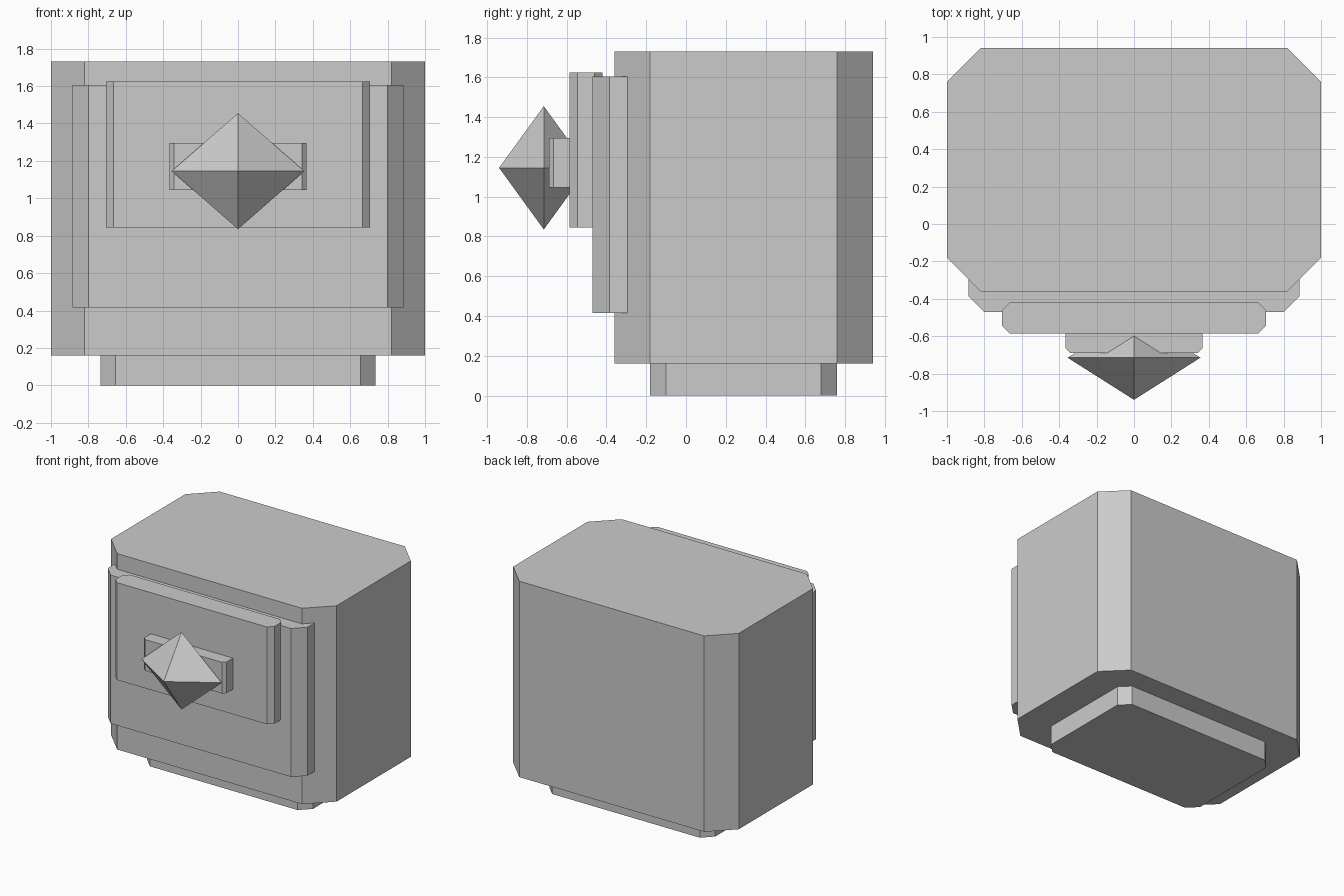
import bpy

if "Cube" in bpy.data.objects:
    bpy.data.objects.remove(bpy.data.objects["Cube"])

grey = bpy.data.materials.new("plain grey")
grey.diffuse_color = (0.6, 0.6, 0.6, 1)
grey.use_nodes = True
grey.node_tree.nodes["Principled BSDF"].inputs["Base Color"].default_value = grey.diffuse_color


def make(name, verts, faces):
    mesh = bpy.data.meshes.new(name)
    mesh.from_pydata(verts, [], faces)
    mesh.materials.append(grey)
    obj = bpy.data.objects.new(name, mesh)
    bpy.context.collection.objects.link(obj)
    return obj


def block(name, hx, y0, y1, z0, z1, c):
    """Upright box whose four vertical edges are chamfered by c."""
    ring = [(-hx + c, y0), (hx - c, y0), (hx, y0 + c), (hx, y1 - c),
            (hx - c, y1), (-hx + c, y1), (-hx, y1 - c), (-hx, y0 + c)]
    verts = [(x, y, z) for z in (z0, z1) for x, y in ring]
    sides = [(i, (i + 1) % 8, (i + 1) % 8 + 8, i + 8) for i in range(8)]
    return make(name, verts, sides + [tuple(range(7, -1, -1)), tuple(range(8, 16))])


# Main body on its recessed base
block("base", 0.735, -0.18, 0.76, 0.0, 0.16, 0.08)
block("body", 1.0, -0.36, 0.94, 0.16, 1.73, 0.18)

# Stacked front plates
block("front_panel", 0.885, -0.47, -0.20, 0.415, 1.605, 0.085)
block("raised_panel", 0.705, -0.585, -0.42, 0.845, 1.625, 0.04)
block("knob_mount", 0.365, -0.69, -0.55, 1.045, 1.295, 0.024)

# Octahedral knob
cy, cz, rx, ry, rz = -0.715, 1.145, 0.355, 0.225, 0.31
make("knob",
     [(rx, cy, cz), (0, cy + ry, cz), (-rx, cy, cz), (0, cy - ry, cz),
      (0, cy, cz + rz), (0, cy, cz - rz)],
     [(i, (i + 1) % 4, 4) for i in range(4)] + [((i + 1) % 4, i, 5) for i in range(4)])
